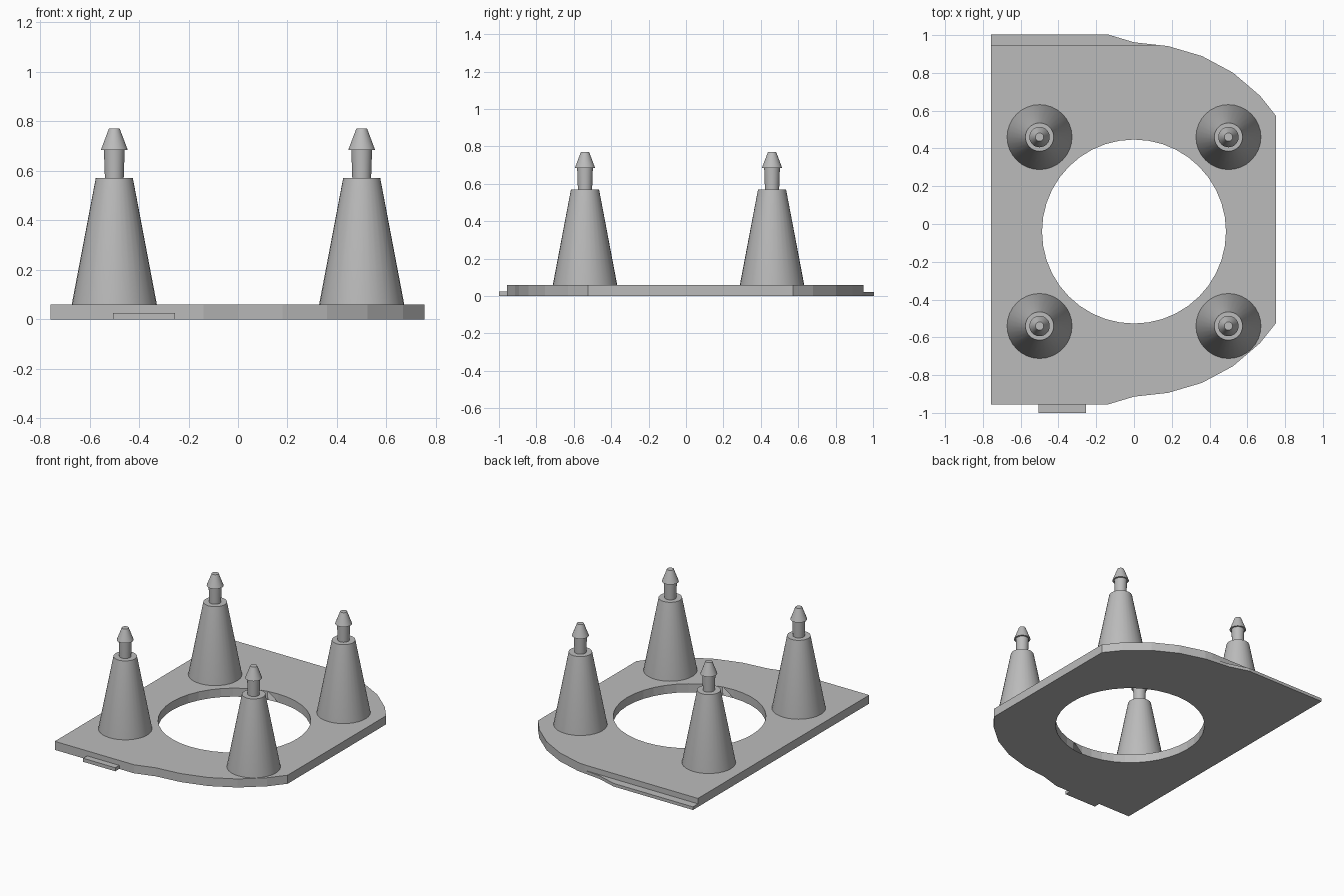
import bpy, bmesh, math

cube = bpy.data.objects.get("Cube")
if cube:
    bpy.data.objects.remove(cube, do_unlink=True)

grey = bpy.data.materials.new("mid_grey")
grey.use_nodes = True
colour = (0.5, 0.5, 0.5, 1)
grey.diffuse_color = colour
grey.node_tree.nodes["Principled BSDF"].inputs["Base Color"].default_value = colour

THICK = 0.06
LEDGE = 0.022
MID_Y = 0.024      # symmetry line of the plate outline
POST_Y = -0.04     # centre of the hole and the posts


def make_object(name, bm):
    bmesh.ops.recalc_face_normals(bm, faces=bm.faces)
    mesh = bpy.data.meshes.new(name)
    bm.to_mesh(mesh)
    bm.free()
    mesh.materials.append(grey)
    obj = bpy.data.objects.new(name, mesh)
    bpy.context.collection.objects.link(obj)
    return obj


def prism(name, outline, z0, z1):
    bm = bmesh.new()
    face = bm.faces.new([bm.verts.new((x, y, z0)) for x, y in outline])
    grown = bmesh.ops.extrude_face_region(bm, geom=[face])
    verts = [g for g in grown["geom"] if isinstance(g, bmesh.types.BMVert)]
    bmesh.ops.translate(bm, verts=verts, vec=(0, 0, z1 - z0))
    return make_object(name, bm)


def box(name, x0, x1, y0, y1, z0, z1):
    return prism(name, [(x0, y0), (x1, y0), (x1, y1), (x0, y1)], z0, z1)


def cut(target, cutter):
    mod = target.modifiers.new(cutter.name, 'BOOLEAN')
    mod.operation = 'DIFFERENCE'
    mod.solver = 'EXACT'
    mod.object = cutter
    bpy.context.view_layer.objects.active = target
    bpy.ops.object.modifier_apply(modifier=mod.name)
    bpy.data.objects.remove(cutter, do_unlink=True)


# Base plate: straight left edge, bulging faceted right side
half = [(-0.757, 0.98), (-0.14, 0.98), (0, 0.938), (0.18, 0.918), (0.36, 0.865),
        (0.524, 0.777), (0.667, 0.655), (0.753, 0.547)]
outline = [(x, MID_Y + d) for x, d in half] + [(x, MID_Y - d) for x, d in reversed(half)]
plate = prism("base_plate", outline, 0, THICK)

# Round opening
hole = [(0.487 * math.cos(i * math.tau / 40), POST_Y + 0.487 * math.sin(i * math.tau / 40))
        for i in range(40)]
cut(plate, prism("opening_cutter", hole, -0.1, 0.2))

# Thin ledge along the back edge
cut(plate, box("ledge_cutter", -1, 0.5, 0.948, 1.2, LEDGE, 0.2))

# Small tab on the front edge
box("front_tab", -0.505, -0.255, -1.0, -0.94, 0, 0.025)

# Tapered posts with barbed snap tips
PROFILE = [(0.172, 0.055), (0.172, THICK), (0.075, 0.57), (0.038, 0.57), (0.042, 0.685),
           (0.054, 0.685), (0.022, 0.77)]


def post(name, x, y, sides=32):
    bm = bmesh.new()
    rings = [[bm.verts.new((x + r * math.cos(i * math.tau / sides),
                            y + r * math.sin(i * math.tau / sides), z))
              for i in range(sides)] for r, z in PROFILE]
    for a, b in zip(rings, rings[1:]):
        for i in range(sides):
            j = (i + 1) % sides
            bm.faces.new((a[i], a[j], b[j], b[i]))
    bm.faces.new(rings[0])
    bm.faces.new(rings[-1])
    obj = make_object(name, bm)
    bpy.ops.object.select_all(action='DESELECT')
    obj.select_set(True)
    bpy.context.view_layer.objects.active = obj
    bpy.ops.object.shade_smooth_by_angle(angle=math.radians(30))


for side, x in (("left", 0.5), ("right", -0.5)):
    for end, dy in (("front", -0.5), ("back", 0.5)):
        post(f"{end}_{side}_post", x, POST_Y + dy)
